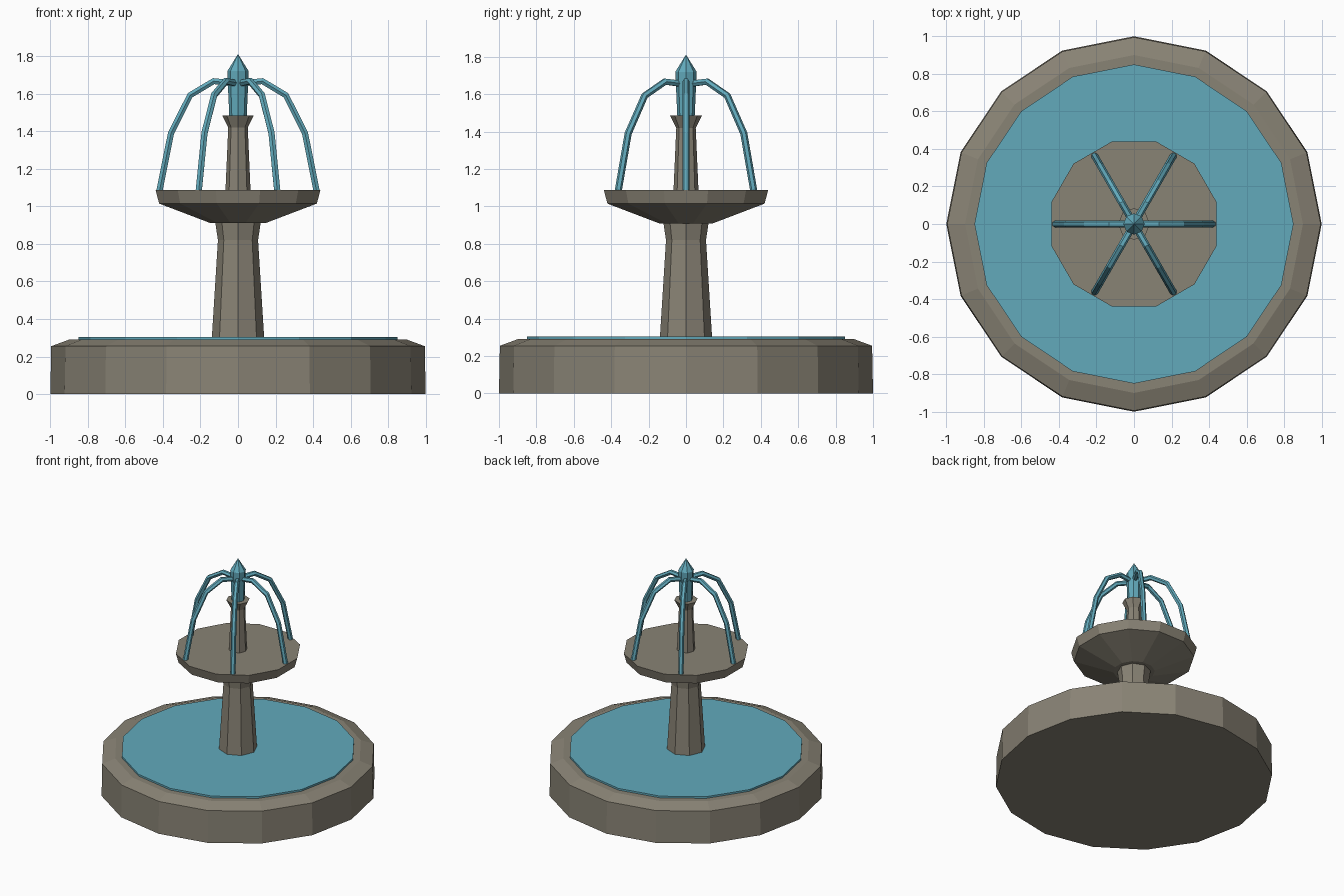
import bpy
from math import sin, cos, pi, radians

cube = bpy.data.objects.get("Cube")
if cube:
    bpy.data.objects.remove(cube, do_unlink=True)


def make_material(name, rgb):
    mat = bpy.data.materials.new(name)
    mat.use_nodes = True
    mat.diffuse_color = (*rgb, 1)
    bsdf = next(n for n in mat.node_tree.nodes if n.type == "BSDF_PRINCIPLED")
    bsdf.inputs["Base Color"].default_value = (*rgb, 1)
    bsdf.inputs["Roughness"].default_value = 0.8
    return mat


stone = make_material("weathered stone", (0.25, 0.227, 0.178))
water = make_material("blue water", (0.122, 0.4, 0.5))


def add_mesh(name, verts, faces, mat):
    mesh = bpy.data.meshes.new(name)
    mesh.from_pydata(verts, [], faces)
    mesh.materials.append(mat)
    obj = bpy.data.objects.new(name, mesh)
    bpy.context.collection.objects.link(obj)
    return obj


def lathe(name, profile, sides, mat, turn=0.0):
    """Closed faceted solid from (radius, height) rings, bottom to top."""
    verts, faces = [], []
    for r, z in profile:
        for i in range(sides):
            a = turn + 2 * pi * i / sides
            verts.append((r * cos(a), r * sin(a), z))
    for k in range(len(profile) - 1):
        for i in range(sides):
            j = (i + 1) % sides
            a, b = k * sides, (k + 1) * sides
            faces.append((a + i, a + j, b + j, b + i))
    faces.append(tuple(reversed(range(sides))))
    last = (len(profile) - 1) * sides
    faces.append(tuple(range(last, last + sides)))
    return add_mesh(name, verts, faces, mat)


# Lower basin and its pool
lathe("basin", [(1, 0), (0.995, 0.255), (0.9, 0.29)], 16, stone)
lathe("basin_water", [(0.85, 0.28), (0.85, 0.304)], 16, water)

# Pedestal, upper bowl and its thin pool flush with the rim
lathe("pedestal", [(0.14, 0.29), (0.107, 0.82), (0.122, 0.92)], 8, stone)
lathe("bowl", [(0.15, 0.91), (0.435, 1.015), (0.455, 1.088)], 12, stone, radians(15))
lathe("bowl_water", [(0.40, 1.08), (0.40, 1.0875)], 12, water, radians(15))

# Upper column and central spout
lathe("column", [(0.067, 1.08), (0.052, 1.42), (0.085, 1.485)], 8, stone)
lathe("spout", [(0.046, 1.47), (0.057, 1.72), (0.001, 1.81)], 8, water)

# Six arching jets falling into the bowl
arc = [(0.02, 1.655), (0.13, 1.667), (0.255, 1.592), (0.357, 1.39), (0.418, 1.085)]
for n in range(6):
    a = n * pi / 3
    curve = bpy.data.curves.new("water_jet", "CURVE")
    curve.dimensions = "3D"
    curve.bevel_depth = 0.019
    curve.bevel_resolution = 1
    curve.use_fill_caps = True
    spline = curve.splines.new("POLY")
    spline.points.add(len(arc) - 1)
    for p, (r, z) in zip(spline.points, arc):
        p.co = (r * cos(a), r * sin(a), z, 1)
    spline.use_smooth = False
    curve.materials.append(water)
    jet = bpy.data.objects.new(f"water_jet_{n + 1}", curve)
    bpy.context.collection.objects.link(jet)
